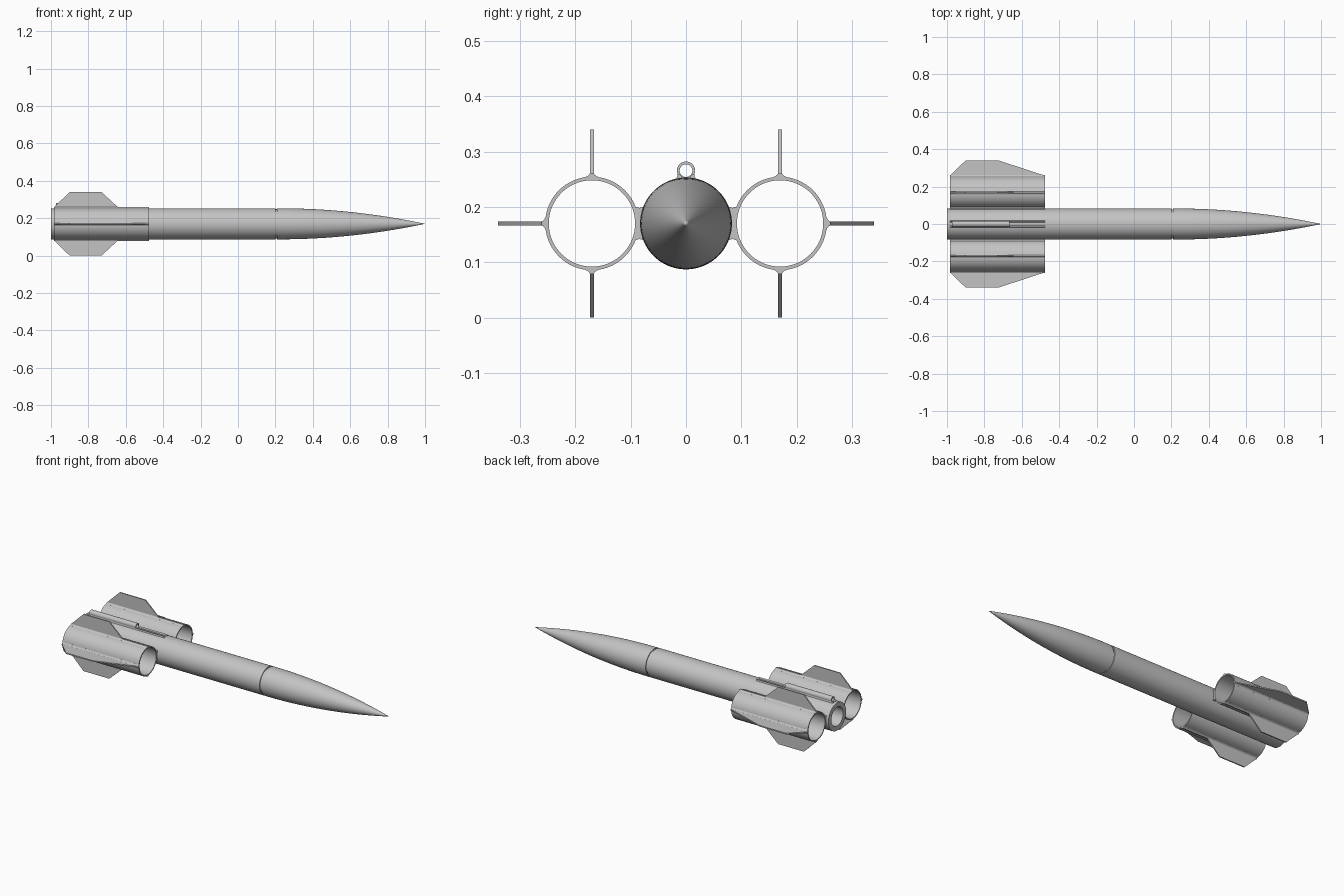
import bpy, bmesh
from math import pi, sin, cos, sqrt, radians
from mathutils import Matrix, Vector

if "Cube" in bpy.data.objects:
    bpy.data.objects.remove(bpy.data.objects["Cube"], do_unlink=True)

AXIS_Z = 0.17          # height of the rocket axis
BODY_R = 0.083
RING_Y, RING_R, RING_IN = 0.17, 0.0845, 0.078
TAIL, FRONT = -0.983, -0.477   # extent of the ring tubes

grey = bpy.data.materials.new("light grey")
grey.use_nodes = True
COLOUR = (0.55, 0.55, 0.55, 1)
grey.diffuse_color = COLOUR
grey.node_tree.nodes["Principled BSDF"].inputs["Base Color"].default_value = COLOUR


def finish(name, bm, angle=30):
    bmesh.ops.remove_doubles(bm, verts=bm.verts, dist=1e-5)
    bmesh.ops.recalc_face_normals(bm, faces=bm.faces)
    mesh = bpy.data.meshes.new(name)
    bm.to_mesh(mesh)
    bm.free()
    mesh.materials.append(grey)
    obj = bpy.data.objects.new(name, mesh)
    bpy.context.collection.objects.link(obj)
    bpy.ops.object.select_all(action="DESELECT")
    obj.select_set(True)
    bpy.context.view_layer.objects.active = obj
    bpy.ops.object.shade_smooth_by_angle(angle=radians(angle))
    return obj


def lathe(name, profile, y=0, z=AXIS_Z, steps=72, closed=False):
    """Spin (x, radius) points about an axis parallel to x."""
    bm = bmesh.new()
    verts = [bm.verts.new((x, y, z + r)) for x, r in profile]
    pairs = list(zip(verts, verts[1:]))
    if closed:
        pairs.append((verts[-1], verts[0]))
    edges = [bm.edges.new(p) for p in pairs]
    bmesh.ops.spin(bm, geom=verts + edges, cent=(0, y, z), axis=(1, 0, 0),
                   angle=2 * pi, steps=steps)
    return finish(name, bm)


def tube(name, x0, x1, outer, inner, **place):
    return lathe(name, [(x0, outer), (x1, outer), (x1, inner), (x0, inner)],
                 closed=True, **place)


def prism(name, points, direction, matrix=Matrix.Identity(4)):
    """Extrude a planar outline along a direction."""
    bm = bmesh.new()
    face = bm.faces.new([bm.verts.new(p) for p in points])
    new = bmesh.ops.extrude_face_region(bm, geom=[face], use_keep_orig=True)["geom"]
    bmesh.ops.translate(bm, vec=Vector(direction),
                        verts=[v for v in new if isinstance(v, bmesh.types.BMVert)])
    bm.transform(matrix)
    return finish(name, bm)


# Main tube, open at the tail with a recessed motor mount
lathe("body_tube", [(-0.5, 0), (-0.5, 0.056), (-1, 0.056), (-1, BODY_R),
                    (0.2, BODY_R), (0.2, 0.074)])

# Nose cone: short shoulder, then a smooth ogive to the tip
START = 0.22
ogive = [(START + (1 - START) * t, BODY_R * (1 - t * t))
         for t in (i / 32 for i in range(33))]
lathe("nose_cone", [(0.195, 0.078), (0.209, 0.078), (0.209, BODY_R)] + ogive)

# Fin outlines as (x, distance from the ring axis)
ROOT, TIP, HALF = 0.081, 0.17, 0.0036
short_fin = [(TAIL, ROOT), (TAIL, 0.089), (-0.9, TIP), (-0.73, TIP),
             (-0.642, 0.089), (-0.642, ROOT)]
long_fin = [(TAIL, ROOT), (TAIL, 0.089), (-0.9, TIP), (-0.725, TIP),
            (FRONT, 0.089), (FRONT, ROOT)]

# Concave bead along each fin root
bead = [(-0.013, 0.08), (-0.013, 0.0835), (-0.008, 0.0855), (-0.005, 0.088),
        (-HALF, 0.091), (HALF, 0.091), (0.005, 0.088), (0.008, 0.0855),
        (0.013, 0.0835), (0.013, 0.08)]

for side, label in ((1, "back"), (-1, "front")):
    y = side * RING_Y
    tube(label + "_ring_tube", TAIL, FRONT, RING_R, RING_IN, y=y)

    # Upper, lower and outward fins on each ring
    for part, turn, outline in (("upper", 0, short_fin), ("lower", pi, short_fin),
                                ("outer", -side * pi / 2, long_fin)):
        place = Matrix.Translation((0, y, AXIS_Z)) @ Matrix.Rotation(turn, 4, "X")
        prism(f"{label}_{part}_fin", [(x, -HALF, r) for x, r in outline],
              (0, 2 * HALF, 0), place)
        prism(f"{label}_{part}_fin_bead", [(TAIL, a, r) for a, r in bead],
              (FRONT - TAIL, 0, 0), place)

    # Web joining the ring to the body, with concave upper and lower edges
    h, dip = 0.031, 0.028
    inner = sqrt(BODY_R ** 2 - h * h) - 0.002
    outer = RING_Y - sqrt(RING_R ** 2 - h * h) + 0.002
    mid = (inner + outer) / 2
    web = [(inner, h), (mid, dip), (outer, h), (RING_Y - RING_R + 0.003, 0),
           (outer, -h), (mid, -dip), (inner, -h), (BODY_R - 0.003, 0)]
    prism(label + "_ring_web", [(TAIL, side * a, AXIS_Z + b) for a, b in web],
          (FRONT - TAIL, 0, 0))

    # Bead beside the launch lug, running on ahead of it
    strip = [(0.006, 0.079), (0.008, 0.0855), (0.0125, 0.089), (0.0155, 0.09),
             (0.0155, 0.086), (0.018, 0.08)]
    prism(label + "_lug_bead", [(TAIL, side * a, AXIS_Z + b) for a, b in strip],
          (FRONT - TAIL, 0, 0))

# Launch lug on top
tube("launch_lug", -0.972, -0.665, 0.0165, 0.0115, z=0.2655, steps=32)
